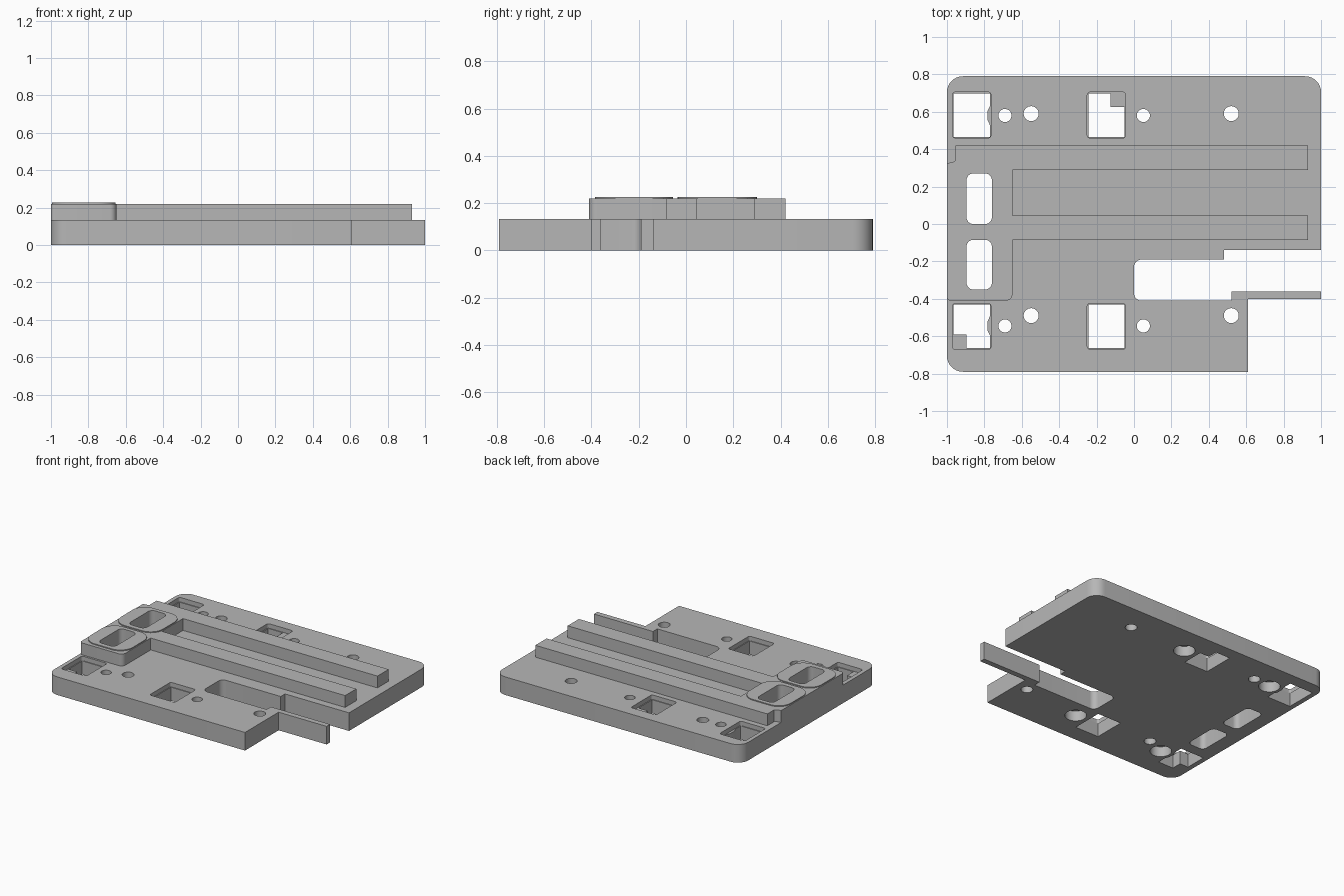
import bpy, bmesh
from math import sin, cos, pi
from mathutils import Vector

cube = bpy.data.objects.get("Cube")
if cube:
    bpy.data.objects.remove(cube, do_unlink=True)

PLATE = 0.133
RAIL = 0.22

grey = bpy.data.materials.new("machined_grey")
grey.use_nodes = True
colour = (0.47, 0.47, 0.47, 1)
grey.diffuse_color = colour
for node in grey.node_tree.nodes:
    if node.type == 'BSDF_PRINCIPLED':
        node.inputs["Base Color"].default_value = colour


def rounded(points, steps=8):
    """Fillet the right-angled corners given as (x, y, radius)."""
    out = []
    for i, p in enumerate(points):
        c = Vector(p[:2])
        if len(p) < 3:
            out.append(c)
            continue
        u = (Vector(points[i - 1][:2]) - c).normalized()
        v = (Vector(points[(i + 1) % len(points)][:2]) - c).normalized()
        for k in range(steps + 1):
            t = pi / 2 * k / steps
            out.append(c + p[2] * (u * (1 - sin(t)) + v * (1 - cos(t))))
    return out


def rect(x0, x1, y0, y1, r=None):
    e = (r,) if r else ()
    return [(x0, y0) + e, (x1, y0) + e, (x1, y1) + e, (x0, y1) + e]


def circle(x, y, r, n=32):
    return [(x + r * cos(2 * pi * k / n), y + r * sin(2 * pi * k / n)) for k in range(n)]


def prism(name, points, z0, z1):
    bm = bmesh.new()
    face = bm.faces.new([bm.verts.new((p.x, p.y, z0)) for p in rounded(points)])
    ext = bmesh.ops.extrude_face_region(bm, geom=[face])
    top = [g for g in ext["geom"] if isinstance(g, bmesh.types.BMVert)]
    bmesh.ops.translate(bm, verts=top, vec=(0, 0, z1 - z0))
    bmesh.ops.recalc_face_normals(bm, faces=bm.faces)
    mesh = bpy.data.meshes.new(name)
    bm.to_mesh(mesh)
    bm.free()
    mesh.materials.append(grey)
    obj = bpy.data.objects.new(name, mesh)
    bpy.context.collection.objects.link(obj)
    return obj


def select(obj):
    bpy.ops.object.select_all(action='DESELECT')
    obj.select_set(True)
    bpy.context.view_layer.objects.active = obj


def cut(targets, points, z0, z1):
    tool = prism("cutter", points, z0, z1)
    tool.hide_render = True
    for obj in targets:
        select(obj)
        mod = obj.modifiers.new("cut", 'BOOLEAN')
        mod.operation = 'DIFFERENCE'
        mod.solver = 'EXACT'
        mod.object = tool
        bpy.ops.object.modifier_apply(modifier=mod.name)
    bpy.data.objects.remove(tool, do_unlink=True)


# Base plate with the stepped side slot and the thin side bar
plate = prism("base_plate", [
    (-1, -.79, .085), (.61, -.79), (.61, -.40), (1, -.40), (1, -.36), (.52, -.36),
    (.52, -.41), (0, -.41, .04), (0, -.19, .04), (.48, -.19), (.48, -.14), (1, -.14),
    (1, .79, .085), (-1, .79, .085)], 0, PLATE)

# End block and its two long rails
rails = prism("end_block_and_rails", [
    (-1, -.41, .02), (-.65, -.41, .035), (-.65, -.085), (.93, -.085), (.93, .045),
    (-.65, .045), (-.65, .29), (.93, .29), (.93, .42), (-.955, .42), (-.955, .34),
    (-.97, .33), (-1, .325)], PLATE, RAIL)

# Shallow raised rims and the oblong slots through them
for y0, y1 in ((-.35, -.085), (0, .27)):
    rim = prism("slot_rim", rect(-.995, -.655, y0 - .035, y1 + .03, .1), RAIL, RAIL + .007)
    cut([plate, rails, rim], rect(-.895, -.76, y0, y1, .035), -.05, .3)

# Square pockets with a slim top recess and a rounded wall beside the screws
for x0, x1 in ((-.97, -.765), (-.25, -.045)):
    for y0, y1, screw in ((.46, .705, .58), (-.67, -.425, -.545)):
        cut([plate], rect(x0, x1, y0, y1, .015), .1, .2)
        a, b, c, d = x0 + .006, x1 - .006, y0 + .006, y1 - .006
        shape = rect(a, b, c, d)
        if x0 < -.5:
            shape[2:2] = [(b, screw - .05), (b - .012, screw - .025),
                          (b - .012, screw + .025), (b, screw + .05)]
        cut([plate], shape, -.05, .2)

# Corner ledges inside two of the pockets
prism("back_pocket_ledge", rect(-.125, -.051, .625, .699), 0, .1)
prism("front_pocket_ledge", rect(-.964, -.895, -.664, -.59), 0, .1)

# Screw holes with counterbores below, and plain dowel holes
for y_screw, y_dowel in ((.58, .59), (-.545, -.49)):
    for x in (-.69, .05):
        cut([plate], circle(x, y_screw, .035), -.05, .2)
        cut([plate], circle(x, y_screw, .072), -.05, .075)
    for x in (-.55, .52):
        cut([plate], circle(x, y_dowel, .04), -.05, .2)

for obj in bpy.context.collection.objects:
    if obj.type == 'MESH' and grey.name in obj.data.materials:
        select(obj)
        bpy.ops.object.shade_smooth_by_angle(angle=pi / 6)
